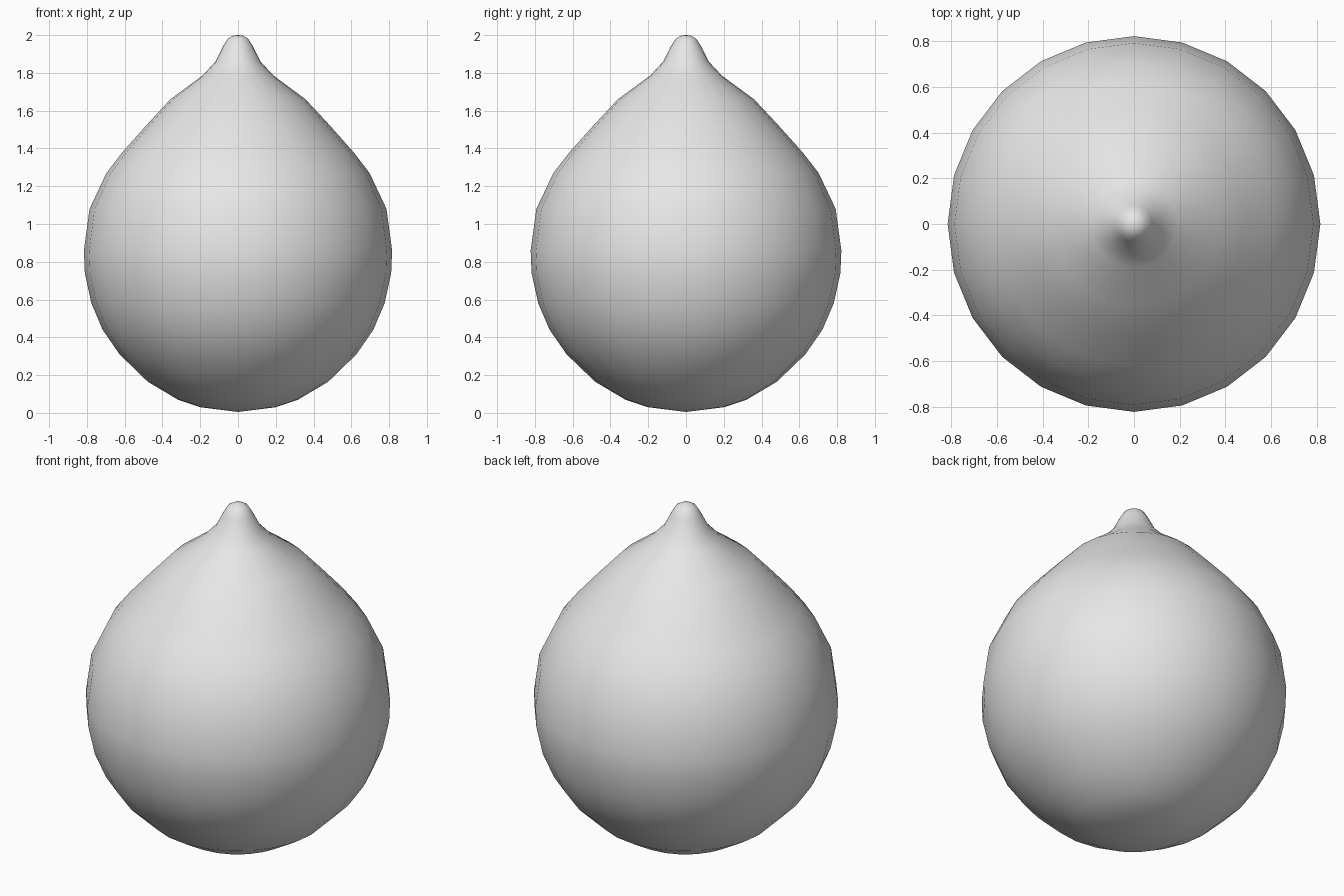
import bpy
import bmesh
from math import tau
from mathutils import Vector

cube = bpy.data.objects.get("Cube")
if cube:
    bpy.data.objects.remove(cube, do_unlink=True)

# Plain grey surface
grey = bpy.data.materials.new("light_grey")
grey.use_nodes = True
colour = (0.8, 0.8, 0.8, 1)
grey.diffuse_color = colour
grey.node_tree.nodes["Principled BSDF"].inputs["Base Color"].default_value = colour

# Half outline (radius, height) from the base to the tip
profile = [
    (0, 0.005), (0.2, 0.03), (0.32, 0.07), (0.48, 0.165), (0.63, 0.31),
    (0.72, 0.44), (0.78, 0.58), (0.815, 0.74), (0.82, 0.86), (0.79, 1.08),
    (0.7, 1.27), (0.615, 1.38), (0.49, 1.52), (0.36, 1.66), (0.19, 1.785),
    (0.12, 1.86), (0.08, 1.94), (0.055, 1.98), (0.025, 1.998), (0, 2),
]


def lathe(name, points, sides, material):
    """Turn an outline around the z axis into a smooth solid."""
    bm = bmesh.new()
    verts = [bm.verts.new((0, r, z)) for r, z in points]
    edges = [bm.edges.new(pair) for pair in zip(verts, verts[1:])]
    bmesh.ops.spin(bm, geom=verts + edges, cent=(0, 0, 0), axis=Vector((0, 0, 1)),
                   angle=tau, steps=sides, use_merge=True)
    bmesh.ops.remove_doubles(bm, verts=bm.verts, dist=0.0005)
    bmesh.ops.recalc_face_normals(bm, faces=bm.faces)
    for face in bm.faces:
        face.smooth = True
    mesh = bpy.data.meshes.new(name)
    bm.to_mesh(mesh)
    bm.free()
    mesh.materials.append(material)
    obj = bpy.data.objects.new(name, mesh)
    bpy.context.collection.objects.link(obj)
    return obj


# Round body drawn up into a small rounded tip
body = lathe("drop_body", profile, 24, grey)
body.data.transform(body.matrix_world.Diagonal((0.995, 1.003, 1, 1)))
